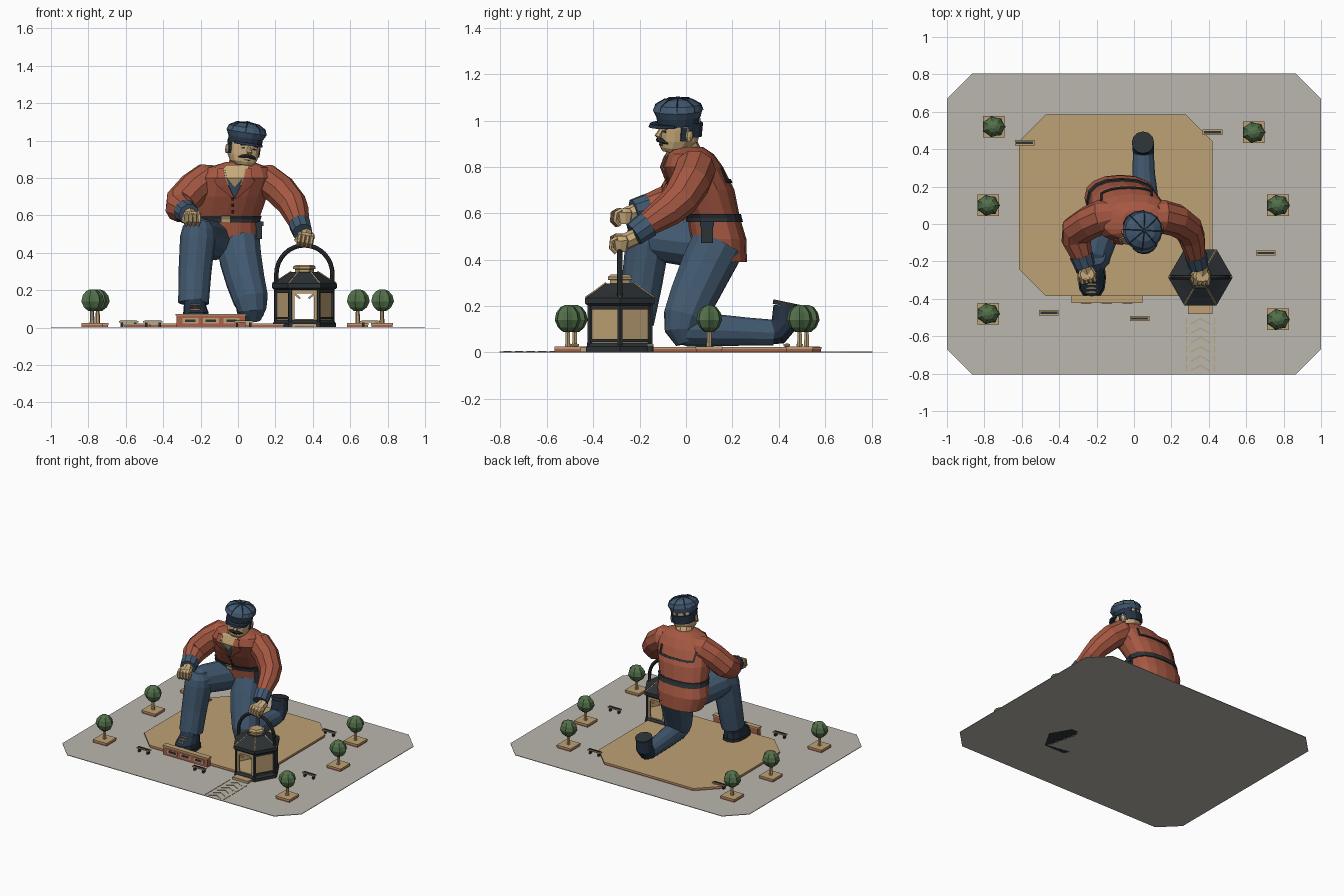
import bpy, bmesh
from math import sin, cos, pi, radians, copysign
from mathutils import Vector, Matrix, Euler

cube = bpy.data.objects.get("Cube")
if cube:
    bpy.data.objects.remove(cube)


def material(name, r, g, b):
    m = bpy.data.materials.new(name)
    m.use_nodes = True
    colour = [(c / 255) ** 2.2 for c in (r, g, b)] + [1]
    m.diffuse_color = colour
    m.node_tree.nodes["Principled BSDF"].inputs["Base Color"].default_value = colour
    return m


RED = material("rust_red", 164, 88, 68)
BLUE = material("denim_blue", 68, 90, 112)
DARK = material("charcoal", 48, 53, 56)
NAVY = material("dark_navy", 42, 54, 70)
TAN = material("sandstone", 188, 160, 116)
SKIN = material("skin", 198, 168, 122)
STONE = material("pale_stone", 186, 181, 173)
GREEN = material("leaf_green", 84, 112, 76)
BRICK = material("brick", 170, 96, 76)
ID = Matrix.Identity(4)


def finish(name, bm, mat, M=ID):
    bmesh.ops.recalc_face_normals(bm, faces=bm.faces)
    mesh = bpy.data.meshes.new(name)
    bm.to_mesh(mesh)
    bm.free()
    mesh.transform(M)
    mesh.materials.append(mat)
    ob = bpy.data.objects.new(name, mesh)
    bpy.context.scene.collection.objects.link(ob)
    return ob


def skin_rings(name, rings, mat, M=ID):
    bm = bmesh.new()
    loops = [[bm.verts.new(p) for p in ring] for ring in rings]
    n = len(loops[0])
    for a, b in zip(loops, loops[1:]):
        for i in range(n):
            bm.faces.new((a[i], a[(i + 1) % n], b[(i + 1) % n], b[i]))
    bm.faces.new(loops[0])
    bm.faces.new(loops[-1])
    return finish(name, bm, mat, M)


def loft(name, sections, mat, n=12, power=2, M=ID, lobe=0):
    """Stack of horizontal rounded sections: x, y, z, half width, half depth."""
    def spread(c):
        return copysign(abs(c) ** (2 / power), c) if abs(c) > 1e-6 else 0
    rings = []
    for x, y, z, rx, ry in sections:
        ring = []
        for i in range(n):
            a, k = 2 * pi * i / n, 1 - lobe * (i % 2)
            ring.append((x + rx * k * spread(cos(a)), y + ry * k * spread(sin(a)), z))
        rings.append(ring)
    return skin_rings(name, rings, mat, M)


def limb(name, path, mat, n=10, M=ID):
    """Tube along points: x, y, z, radius."""
    pts = [Vector(p[:3]) for p in path]
    rings, turn, last = [], None, None
    for i, p in enumerate(pts):
        t = (pts[min(i + 1, len(pts) - 1)] - pts[max(i - 1, 0)]).normalized()
        turn = last.rotation_difference(t) @ turn if last else t.to_track_quat('Z', 'Y')
        last, r = t, path[i][3]
        rings.append([p + turn @ Vector((r * cos(2 * pi * j / n), r * sin(2 * pi * j / n), 0))
                      for j in range(n)])
    return skin_rings(name, rings, mat, M)


def box(name, loc, size, mat, M=ID, rot=(0, 0, 0)):
    bm = bmesh.new()
    bmesh.ops.create_cube(bm, size=1)
    local = Matrix.LocRotScale(Vector(loc), Euler([radians(a) for a in rot]), Vector(size))
    return finish(name, bm, mat, M @ local)


def slab(name, x0, x1, y0, y1, c, z0, z1, mat):
    edge = [(x0 + c, y0), (x1 - c, y0), (x1, y0 + c), (x1, y1 - c),
            (x1 - c, y1), (x0 + c, y1), (x0, y1 - c), (x0, y0 + c)]
    return skin_rings(name, [[(x, y, z) for x, y in edge] for z in (z0, z1)], mat)


# Ground, plinth and sign wall
slab("ground", -1, 1, -.805, .805, .135, 0, .004, STONE)
slab("plinth_brick", -.612, .417, -.382, .582, .143, .004, .014, BRICK)
slab("plinth_top", -.615, .42, -.385, .585, .143, .014, .023, TAN)
box("sign_wall", (-.145, -.402, .034), (.37, .034, .06), BRICK)
box("sign_wall_cap", (-.145, -.402, .069), (.38, .04, .01), TAN)
for i in range(3):
    box("sign_panel", (-.255 + .11 * i, -.42, .036), (.085, .006, .03), TAN)
    box("sign_panel_centre", (-.255 + .11 * i, -.423, .036), (.055, .006, .014), DARK)

# Trees in planters
for x, y in [(-.75, .52), (.64, .49), (-.78, .1), (.77, .1), (-.78, -.48), (.77, -.51)]:
    box("planter_base", (x, y, .008), (.112, .112, .014), BRICK)
    box("planter_top", (x, y, .02), (.116, .116, .01), TAN)
    limb("tree_trunk", [(x, y, .02, .013), (x, y, .12, .009)], TAN, 6)
    crown = [(.088, .022), (.108, .048), (.14, .064), (.172, .056), (.195, .036), (.205, .012)]
    loft("tree_crown", [(x, y, z, r, r * .9) for z, r in crown], GREEN, 14, lobe=.14)

# Benches
for x, y in [(-.585, .435), (.42, .49), (.705, -.155), (-.455, -.475), (.03, -.505)]:
    box("bench_seat", (x, y, .032), (.105, .028, .007), TAN)
    box("bench_slat", (x, y, .037), (.09, .012, .004), DARK)
    for s in (-1, 1):
        box("bench_leg", (x + s * .036, y, .016), (.012, .022, .026), DARK)

# Path with chevrons
LX, LY = .355, -.285
for i in range(6):
    y = -.77 + .05 * i
    for s in (-1, 1):
        box("path_chevron", (LX + s * .025, y, .005), (.06, .006, .004), TAN, rot=(0, 0, -s * 30))
        box("path_edge", (LX + s * .075, y, .005), (.006, .036, .004), TAN)
box("doorstep", (LX, -.455, .012), (.13, .05, .02), TAN)


# Lantern house
def hexagon(name, profile, mat):
    return loft(name, [(LX, LY, z, r, r) for z, r in profile], mat, 6)


hexagon("lantern_base", [(0, .168), (.025, .168), (.04, .155)], DARK)
hexagon("lantern_floor", [(.04, .15), (.046, .15)], TAN)
hexagon("lantern_roof", [(.2, .158), (.212, .173), (.235, .173), (.262, .125), (.298, .07)], DARK)
hexagon("lantern_neck", [(.296, .05), (.312, .05), (.314, .06), (.326, .06), (.336, .045)], TAN)
for i in range(6):
    a, b = i * pi / 3, (i + .5) * pi / 3
    cx, cy = cos(a), sin(a)
    limb("lantern_post", [(LX + .15 * cx, LY + .15 * cy, z, .012) for z in (.03, .21)], DARK, 6)
    limb("roof_ridge", [(LX + r * cx, LY + r * cy, z, .004) for r, z in
                        ((.17, .238), (.125, .264), (.07, .3))], TAN, 4)
    M = Matrix.Translation((LX, LY, 0)) @ Matrix.Rotation(b, 4, 'Z')
    if i in (1, 4):
        # Open doorway with jambs, lintel and corner braces
        box("door_lintel", (.129, 0, .192), (.014, .14, .02), TAN, M)
        for s in (-1, 1):
            box("door_jamb", (.129, s * .06, .115), (.014, .016, .15), TAN, M)
            box("door_brace", (.129, s * .042, .172), (.012, .05, .01), TAN, M, (s * 40, 0, 0))
    else:
        box("lantern_panel", (.127, 0, .122), (.008, .14, .16), TAN, M)
        for z in (.052, .192):
            box("panel_rail", (.131, 0, z), (.012, .14, .012), DARK, M)
arc = [pi * i / 16 for i in range(17)]
limb("lantern_handle", [(LX + .15, LY, .23, .012)] +
     [(LX + .15 * cos(a), LY, .285 + .155 * sin(a), .012) for a in arc] +
     [(LX - .15, LY, .23, .012)], DARK, 8)

# Jacket
TORSO = [(-.07, .155, .39, .165, .108), (-.075, .14, .49, .19, .12), (-.065, .12, .58, .178, .113),
         (-.04, .075, .7, .195, .134), (-.012, .03, .8, .2, .13), (0, .02, .855, .165, .1),
         (.01, .005, .885, .075, .07)]
POWER = 2.4
loft("jacket", TORSO, RED, 16, POWER)


def section(z, grow=0):
    for a, b in zip(TORSO, TORSO[1:]):
        if z <= b[2]:
            t = (z - a[2]) / (b[2] - a[2])
            x, y, _, rx, ry = [p + (q - p) * t for p, q in zip(a, b)]
            return x, y, z, rx + grow, ry + grow


def drape(name, rows, mat, lift, side=-1, cols=6):
    """Thin cloth laid on the jacket; rows are height, left x, right x."""
    bm, grid = bmesh.new(), []
    for z, x0, x1 in rows:
        cx, cy, _, rx, ry = section(z, lift)
        line = []
        for i in range(cols + 1):
            x = x0 + (x1 - x0) * i / cols
            u = min(abs(x - cx) / rx, .99)
            line.append(bm.verts.new((x, cy + side * ry * (1 - u ** POWER) ** (1 / POWER), z)))
        grid.append(line)
    for a, b in zip(grid, grid[1:]):
        for i in range(cols):
            bm.faces.new((a[i], a[i + 1], b[i + 1], b[i]))
    ob = finish(name, bm, mat)
    ob.modifiers.new("thickness", 'SOLIDIFY').thickness = .006
    return ob


loft("belt", [section(z, .008) for z in (.562, .58, .597)], DARK, 16, POWER)
drape("belt_buckle", [(.56, -.09, -.04), (.58, -.09, -.04), (.599, -.09, -.04)], TAN, .014)
drape("shirt", [(.69, -.025, -.015), (.75, -.055, .015), (.8, -.075, .035), (.85, -.085, .06)], BLUE, .005)
drape("open_neck", [(.755, -.022, -.015), (.8, -.058, .025), (.85, -.08, .055), (.87, -.06, .06)], SKIN, .009)
for s in (-1, 1):
    rows = [(.69, 0, .012), (.76, .035, .095), (.785, .045, .11), (.8, .05, .095), (.85, .06, .09)]
    drape("lapel", [(z, -.018 + s * a, -.018 + s * b) for z, a, b in rows], RED, .014)
    drape("lapel_edge", [(z, -.018 + s * (a - .008), -.018 + s * a) for z, a, b in rows[1:]], TAN, .013)
    drape("yoke_end", [(z, -.04 + s * .13, -.04 + s * .142) for z in (.735, .77, .8)], DARK, .008, 1)
drape("yoke_seam", [(z, -.18, .1) for z in (.733, .747)], DARK, .008, 1, 12)
for z in (.62, .655, .69):
    drape("jacket_button", [(z - .007, -.036, -.022), (z + .007, -.036, -.022)], DARK, .01)
box("belt_pouch", (.112, .09, .515), (.034, .052, .085), DARK)
box("pouch_flap", (.114, .09, .555), (.042, .06, .025), NAVY)

# Arms
limb("right_sleeve", [(-.1, .05, .8, .07), (-.17, .04, .79, .092), (-.235, .01, .745, .09),
                      (-.305, -.035, .67, .088), (-.31, -.085, .64, .08), (-.275, -.185, .62, .056)], RED)
limb("right_cuff", [(-.282, -.165, .622, .064), (-.262, -.225, .606, .056)], BLUE)
limb("left_sleeve", [(.08, .04, .8, .07), (.15, .04, .79, .09), (.225, .02, .735, .088),
                     (.29, -.025, .66, .08), (.31, -.075, .615, .072), (.333, -.18, .545, .052)], RED)
limb("left_cuff", [(.33, -.165, .553, .06), (.345, -.225, .51, .054)], BLUE)


def hand(side, M):
    limb(side + "_wrist", [(0, .065, .03, .036), (0, 0, 0, .036)], SKIN, 8, M)
    loft(side + "_palm", [(0, 0, -.03, .04, .028), (0, 0, .02, .048, .04), (0, 0, .038, .036, .028)],
         SKIN, 10, 3, M)
    for i in range(4):
        x = -.034 + .0225 * i
        limb(side + "_finger", [(x, -.015, .03, .012), (x, -.038, .018, .012),
                                (x, -.042, -.015, .011), (x, -.022, -.036, .009)], SKIN, 6, M)
    limb(side + "_thumb", [(-.04, .01, .01, .012), (-.048, -.02, -.01, .011), (-.034, -.04, -.024, .008)],
         SKIN, 6, M)


hand("right", Matrix.Translation((-.25, -.27, .583)) @ Matrix.Rotation(radians(12), 4, 'Z'))
hand("left", Matrix.Translation((.36, -.28, .47)) @ Matrix.Rotation(radians(10), 4, 'Y'))

# Legs and boots
limb("right_thigh", [(-.12, .14, .47, .11), (-.16, .02, .475, .105), (-.2, -.1, .49, .1),
                     (-.215, -.17, .5, .09), (-.22, -.215, .505, .06)], BLUE, 12)
limb("right_shin", [(-.205, -.165, .575, .055), (-.21, -.165, .535, .085), (-.215, -.165, .48, .095),
                    (-.23, -.19, .3, .088), (-.238, -.22, .13, .082)], BLUE, 12)
loft("right_boot", [(-.225, -.285, .04, .07, .112), (-.225, -.28, .08, .068, .105),
                    (-.23, -.25, .115, .06, .078), (-.235, -.225, .17, .055, .06)], NAVY, 12, 2.4)
loft("right_sole", [(-.225, -.285, z, .076, .118) for z in (.022, .042)], DARK, 12, 2.4)
for i in range(3):
    box("boot_lace", (-.228, -.365 + .022 * i, .098 + .013 * i), (.055, .008, .006), TAN)
limb("left_thigh", [(0, .14, .47, .12), (.015, .085, .36, .115), (.04, .035, .25, .106),
                    (.068, -.005, .15, .096), (.075, -.015, .095, .078), (.078, .0, .04, .045)], BLUE, 12)
limb("left_shin", [(.075, -.05, .105, .06), (.072, .01, .1, .074), (.06, .15, .095, .068),
                   (.052, .27, .09, .06), (.05, .38, .085, .056)], BLUE, 12)
limb("left_boot", [(.05, .35, .085, .05), (.05, .395, .09, .058), (.049, .425, .125, .058),
                   (.048, .432, .2, .055)], NAVY, 12)
limb("left_sole", [(.048, .432, .198, .06), (.048, .436, .217, .06)], DARK, 12)

# Head, built upright then turned and tilted
limb("neck", [(.005, .015, .83, .066), (.025, -.025, .92, .064)], SKIN)
H = Matrix.Translation((.018, -.03, .868)) @ Euler((0, radians(8), radians(20))).to_matrix().to_4x4()
loft("head", [(0, -.03, 0, .045, .045), (0, -.015, .018, .068, .07), (0, -.005, .05, .08, .083),
              (0, 0, .1, .084, .088), (0, 0, .15, .08, .084), (0, 0, .19, .05, .05)], SKIN, 12, 2.3, H)
loft("back_hair", [(0, .016, .07, .08, .078), (0, .016, .13, .086, .08)], NAVY, 12, 2.3, H)
limb("nose", [(0, -.082, .1, .009), (0, -.1, .066, .015), (0, -.09, .057, .009)], SKIN, 6, H)
for s in (-1, 1):
    limb("moustache", [(0, -.092, .05, .012), (s * .026, -.088, .046, .011), (s * .05, -.072, .04, .004)],
         DARK, 6, H)
    box("eye", (s * .032, -.082, .09), (.02, .008, .008), DARK, H, (0, 0, s * 14))
    box("eyebrow", (s * .033, -.084, .107), (.034, .012, .008), NAVY, H, (0, s * 8, s * 14))
    box("sideburn", (s * .08, -.012, .085), (.014, .026, .06), NAVY, H)
    loft("ear", [(s * .086, .012, z, .012, r) for z, r in ((.055, .01), (.075, .018), (.1, .014))], SKIN, 8, 2, H)
box("mouth", (0, -.083, .028), (.03, .008, .005), DARK, H)

# Cap
C = H @ Matrix.Rotation(radians(4), 4, 'X')
loft("cap_band", [(0, 0, z, .092, .094) for z in (.118, .152)], NAVY, 16, 2, C)
loft("cap_crown", [(0, 0, .15, .094, .096), (0, -.003, .178, .108, .106), (0, 0, .205, .098, .096),
                   (0, 0, .226, .06, .06), (0, 0, .231, .015, .015)], BLUE, 16, 2, C)
loft("cap_peak", [(0, -.055, .112, .078, .078), (0, -.05, .126, .08, .076)], NAVY, 16, 2, C)
for i in range(8):
    a = (i + .5) * pi / 4
    limb("cap_seam", [(r * cos(a), r * sin(a), z, .0025) for r, z in
                      ((.107, .178), (.097, .206), (.06, .227), (.015, .232))], NAVY, 4, C)
limb("cap_button", [(0, 0, .228, .012), (0, 0, .238, .009)], NAVY, 8, C)
